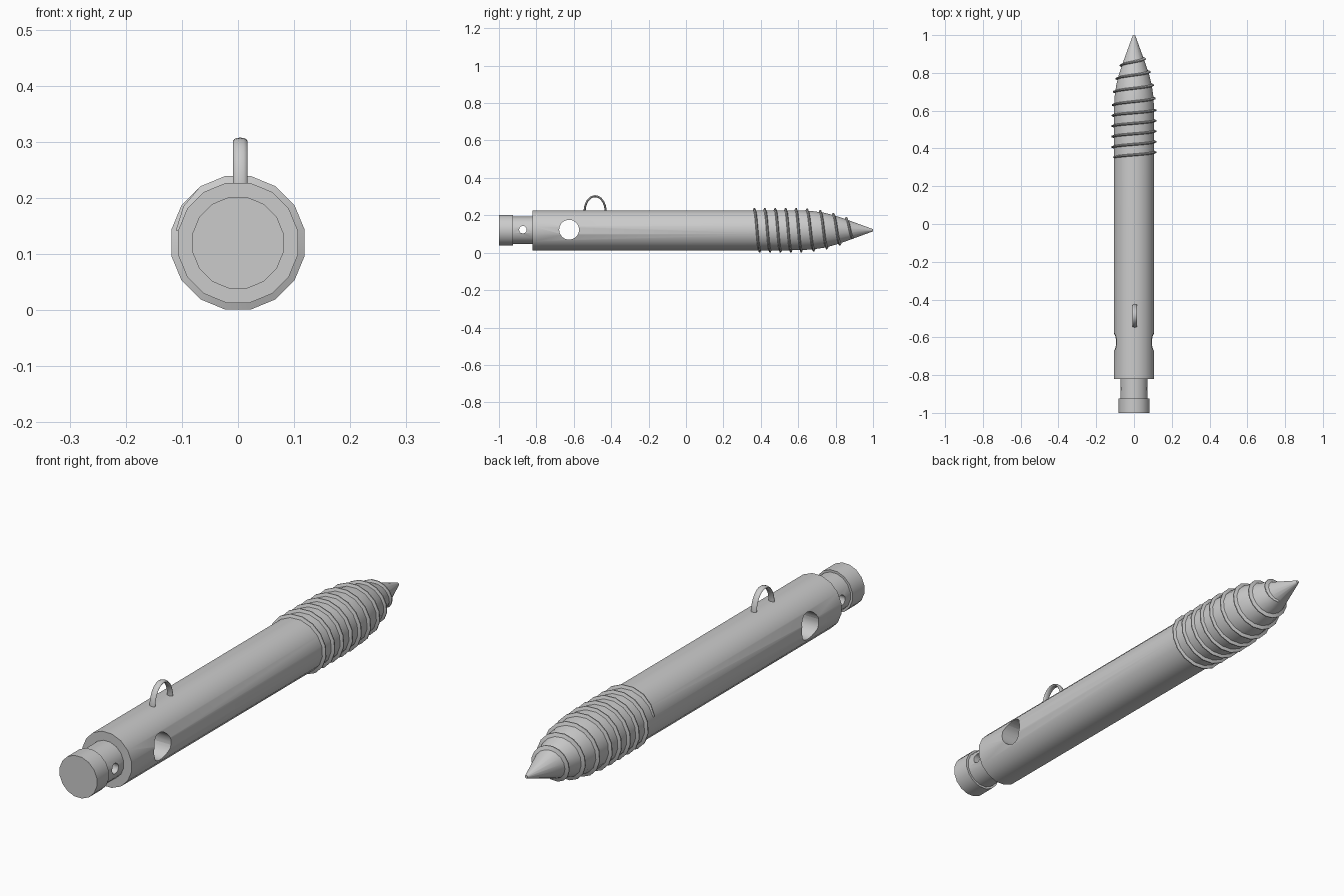
import bpy, bmesh
from math import sin, cos, pi
from mathutils import Vector

if "Cube" in bpy.data.objects:
    bpy.data.objects.remove(bpy.data.objects["Cube"])

AXIS_Z = 0.12
SIDES = 16


def skin(name, rings, angle=35):
    """Bridge a list of equal-sized point rings into a closed, capped mesh."""
    bm = bmesh.new()
    loops = [[bm.verts.new(p) for p in ring] for ring in rings]
    n = len(loops[0])
    for a, b in zip(loops, loops[1:]):
        for i in range(n):
            j = (i + 1) % n
            bm.faces.new((a[i], a[j], b[j], b[i]))
    bm.faces.new(loops[0][::-1])
    bm.faces.new(loops[-1])
    bmesh.ops.recalc_face_normals(bm, faces=bm.faces)
    mesh = bpy.data.meshes.new(name)
    bm.to_mesh(mesh)
    bm.free()
    obj = bpy.data.objects.new(name, mesh)
    bpy.context.collection.objects.link(obj)
    smooth(obj, angle)
    return obj


def smooth(obj, angle=35):
    bpy.ops.object.select_all(action='DESELECT')
    obj.select_set(True)
    bpy.context.view_layer.objects.active = obj
    bpy.ops.object.shade_smooth_by_angle(angle=angle * pi / 180)


def around(t, r, y):
    """Point around the long axis, t in turns (left -> top -> right)."""
    a = 2 * pi * t
    return Vector((-r * cos(a), y, AXIS_Z + r * sin(a)))


def interp(table, v):
    for (a, p), (b, q) in zip(table, table[1:]):
        if v <= b:
            return p + (q - p) * (v - a) / (b - a)
    return table[-1][1]


# Turned body: end cap, neck, shaft and pointed nose
NOSE = [(0.55, 0.109), (0.62, 0.108), (0.68, 0.104), (0.74, 0.095),
        (0.80, 0.079), (0.86, 0.058), (1.0, 0.006)]
PROFILE = [(-1.0, 0.083), (-0.925, 0.083), (-0.925, 0.074), (-0.82, 0.074),
           (-0.82, 0.109)] + NOSE
body = skin("shaft", [[around((i + 0.5) / SIDES, r, y) for i in range(SIDES)]
                      for y, r in PROFILE])

# Cross holes through the shaft and the neck
for name, y, r in (("shaft_hole_cutter", -0.625, 0.053), ("neck_hole_cutter", -0.872, 0.02)):
    bpy.ops.mesh.primitive_cylinder_add(vertices=32, radius=r, depth=0.5,
                                        location=(0, y, 0.123), rotation=(0, pi / 2, 0))
    cutter = bpy.context.object
    cutter.name = name
    cutter.hide_render = True
    mod = body.modifiers.new(name, 'BOOLEAN')
    mod.object = cutter
    mod.solver = 'EXACT'
    bpy.context.view_layer.objects.active = body
    bpy.ops.object.modifier_apply(modifier=name)
    bpy.data.objects.remove(cutter)
smooth(body)

# Screw thread winding onto the nose, tapering out at both ends
PITCH = [(0, 0.352), (5, 0.63), (8.75, 0.893)]
RADIUS = [(-1, 0.109)] + NOSE
TURNS = 8.75
steps = int(TURNS * SIDES)
rings = []
for k in range(steps):
    t = (k + 0.5) / SIDES
    y = interp(PITCH, t)
    r = interp(RADIUS, y)
    h = 0.012 * min(1, (k + 1) / 3, (steps - k) / 5)
    rings.append([around(t, r - 0.004, y - 0.008),
                  around(t, r + h, y - 0.002),
                  around(t, r + h, y + 0.002),
                  around(t, r - 0.004, y + 0.008)])
skin("thread", rings, 30)

# Arched wire loop on top
rings = []
for k in range(-1, 18):
    a = pi * min(max(k, 0), 16) / 16
    drop = 0.02 if k in (-1, 17) else 0
    out = Vector((0, -cos(a), sin(a)))
    centre = Vector((0.004, -0.486 - 0.056 * cos(a), 0.222 + 0.08 * sin(a) - drop))
    rings.append([centre + Vector((0.0125 * cos(b), 0, 0)) + out * 0.0055 * sin(b)
                  for b in (2 * pi * i / 12 for i in range(12))])
skin("loop", rings, 50)
